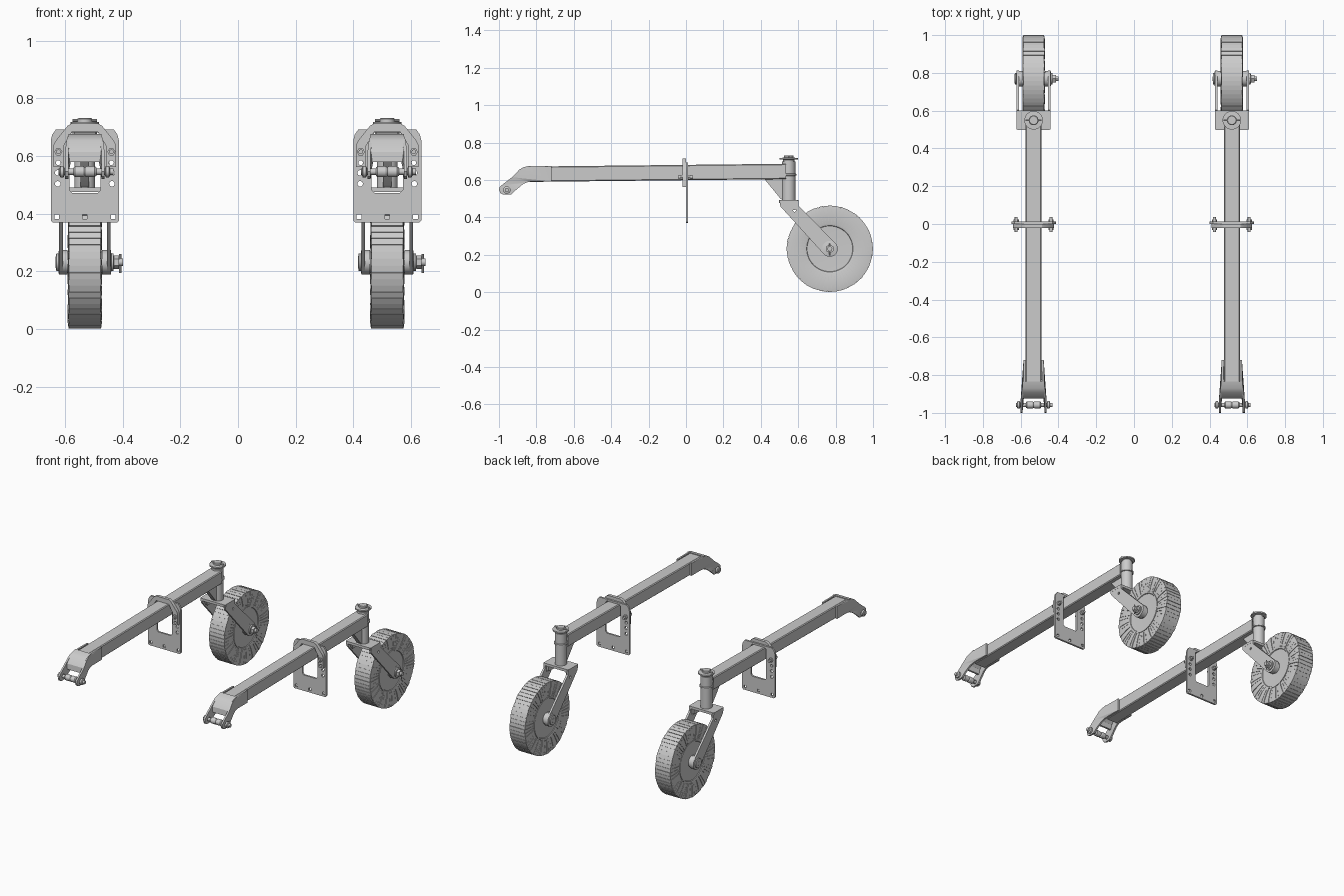
import bpy, bmesh, random
from math import pi, sin, cos, radians
from mathutils import Matrix, Vector

if "Cube" in bpy.data.objects:
    bpy.data.objects.remove(bpy.data.objects["Cube"])

random.seed(4)
parts = []
XZ = Matrix.Rotation(pi / 2, 4, 'X')                                 # outline drawn in x, z
YZ = Matrix(((0, 0, 1, 0), (1, 0, 0, 0), (0, 1, 0, 0), (0, 0, 0, 1)))  # outline drawn in y, z
ALONG_X = Matrix.Rotation(pi / 2, 4, 'Y')
ALONG_Y = Matrix.Rotation(-pi / 2, 4, 'X')
ALONG_Z = Matrix()


def add(name, bm, matrix=Matrix()):
    bmesh.ops.transform(bm, matrix=matrix, verts=bm.verts)
    bmesh.ops.recalc_face_normals(bm, faces=bm.faces)
    me = bpy.data.meshes.new(name)
    bm.to_mesh(me)
    bm.free()
    ob = bpy.data.objects.new(name, me)
    bpy.context.collection.objects.link(ob)
    parts.append(ob)
    return ob


def plate(name, loops, thick, matrix, at=(0, 0, 0)):
    """Flat sheet from an outline followed by hole outlines."""
    cu = bpy.data.curves.new(name, 'CURVE')
    cu.dimensions, cu.fill_mode, cu.extrude = '2D', 'BOTH', thick / 2
    for loop in loops:
        sp = cu.splines.new('POLY')
        sp.points.add(len(loop) - 1)
        for p, co in zip(sp.points, loop):
            p.co = (co[0], co[1], 0, 1)
        sp.use_cyclic_u = True
    tmp = bpy.data.objects.new(name, cu)
    bpy.context.collection.objects.link(tmp)
    dg = bpy.context.evaluated_depsgraph_get()
    me = bpy.data.meshes.new_from_object(tmp.evaluated_get(dg))
    bm = bmesh.new()
    bm.from_mesh(me)
    bpy.data.objects.remove(tmp)
    bpy.data.curves.remove(cu)
    bpy.data.meshes.remove(me)
    bmesh.ops.remove_doubles(bm, verts=bm.verts, dist=1e-5)
    return add(name, bm, Matrix.Translation(at) @ matrix)


def lathe(name, profile, matrix, at, segs=32):
    """Revolve (radius, height) points; open ends are capped."""
    bm = bmesh.new()
    rings = [[bm.verts.new((r * cos(2 * pi * i / segs), r * sin(2 * pi * i / segs), h))
              for i in range(segs)] for r, h in profile]
    for a, b in zip(rings, rings[1:]):
        for i in range(segs):
            j = (i + 1) % segs
            bm.faces.new((a[i], a[j], b[j], b[i]))
    bm.faces.new(rings[0])
    bm.faces.new(rings[-1])
    return add(name, bm, Matrix.Translation(at) @ matrix)


def rod(name, r, h0, h1, matrix, at, segs=20):
    return lathe(name, [(r, h0), (r, h1)], matrix, at, segs)


def circle(x, y, r, n=16):
    return [(x + r * cos(2 * pi * i / n), y + r * sin(2 * pi * i / n)) for i in range(n)]


def rect(x, y, w, h, c=0.0):
    """Rectangle with optional chamfered corners."""
    if not c:
        return [(x - w, y - h), (x + w, y - h), (x + w, y + h), (x - w, y + h)]
    return [(x - w + c, y - h), (x + w - c, y - h), (x + w, y - h + c), (x + w, y + h - c),
            (x + w - c, y + h), (x - w + c, y + h), (x - w, y + h - c), (x - w, y - h + c)]


# Long hollow beam, slightly rising to the rear
plate('beam', [rect(0, 0, .042, .041, .005), rect(0, 0, .036, .035)], 1.38,
      Matrix.Rotation(pi / 2 + .0109, 4, 'X'), (0, -.155, .638))

# Front hitch: flared cheeks, bent web and pin
cheek = [(-.72, .674), (-.837, .674), (-.865, .668), (-.89, .655), (-.93, .615), (-.985, .572),
         (-.997, .56), (-1, .546), (-.992, .529), (-.975, .521), (-.935, .522), (-.905, .55),
         (-.868, .58), (-.845, .589), (-.82, .592), (-.72, .592)]
for s in (-1, 1):
    ob = plate('hitch_cheek', [cheek, circle(-.958, .546, .013)], .011, YZ)
    for v in ob.data.vertices:
        f = min(max((-.83 - v.co.y) / .09, 0), 1)
        v.co.x += s * (.048 + .015 * f)
    lathe('pin_collar', [(.012, 0), (.02, .003), (.02, .014), (.012, .018)],
          ALONG_X, (.07 if s > 0 else -.088, -.958, .546), 16)
plate('hitch_web', [[(-.835, .676), (-.87, .668), (-.893, .654), (-.922, .615), (-.925, .58),
                     (-.913, .58), (-.91, .612), (-.885, .642), (-.865, .656), (-.835, .662)]], .115, YZ)
rod('hitch_pin', .011, -.092, .1, ALONG_X, (0, -.958, .546))
lathe('pin_bushing', [(.014, -.04), (.019, -.034), (.019, -.006), (.015, 0), (.019, .006),
                      (.019, .034), (.014, .04)], ALONG_X, (0, -.958, .546))

# Mounting plate with window and holes
holes = [circle(s * .094, z, .0095) for s in (-1, 1) for z in (.504, .542, .577)]
holes += [rect(x, .39, .008, .008) for x in (-.098, 0, .098)]
outline = [(-.111, .369), (.111, .369), (.118, .376), (.118, .655), (.113, .675), (.1, .693),
           (-.1, .693), (-.113, .675), (-.118, .655), (-.118, .376)]
plate('mounting_plate', [outline, rect(0, .577, .054, .105, .01)] + holes, .012, XZ, (0, .006, 0))

# Clamp arch over the beam, bolted to the plate
arch = [(-.108, .562), (-.108, .64), (-.1, .655), (-.06, .705), (-.045, .714), (.045, .714),
        (.06, .705), (.1, .655), (.108, .64), (.108, .562), (.074, .562), (.074, .635),
        (.045, .684), (-.045, .684), (-.074, .635), (-.074, .562)]
plate('clamp_arch', [arch] + [circle(s * .092, .577, .0085) for s in (-1, 1)], .02, XZ, (0, -.01, 0))
for s in (-1, 1):
    rod('clamp_bolt', .008, -.042, .038, ALONG_Y, (s * .092, 0, .615), 16)
    rod('clamp_bolt_head', .014, -.032, -.02, ALONG_Y, (s * .092, 0, .615), 6)
    rod('clamp_nut', .014, .012, .025, ALONG_Y, (s * .092, 0, .615), 6)

# Caster pivot sleeve, cap, pin and gusset
P = (0, .549, 0)
lathe('pivot_sleeve', [(.036, .492), (.036, .622), (.042, .624), (.042, .632), (.036, .634), (.036, .698)],
      ALONG_Z, P)
lathe('pivot_cap', [(.03, .695), (.03, .708), (.049, .709), (.049, .718), (.026, .719),
                    (.026, .729), (.022, .732)], ALONG_Z, P)
rod('pivot_cap_pin', .005, -.043, .043, ALONG_X, (0, .549, .724), 10)
plate('pivot_gusset', [[(.42, .604), (.52, .604), (.52, .49), (.505, .5)]], .03, YZ)

# Fork crown and two angled arms with round ends
C = Vector((.769, .232))
plate('fork_crown', [rect(0, .549, .09, .052, .008)], .016, ALONG_Z, (0, 0, .484))
a0 = radians(42.5)
end = [(C.x + .043 * cos(a0 - pi * i / 12), C.y + .043 * sin(a0 - pi * i / 12)) for i in range(13)]
arm = [(.499, .491), (.6, .491), (.603, .46)] + end + [(.505, .458)]
for s in (-1, 1):
    plate('fork_arm', [arm, circle(.58, .437, .008)], .013, YZ, (s * .083, 0, 0))
    plate('fork_brace', [[(.515, .478), (.59, .478), (.585, .44), (.535, .435)]], .02, YZ, (s * .072, 0, 0))
    # Round boss outside each arm
    lathe('axle_boss', [(.042, .06), (.042, .09), (.03, .092), (.03, .099), (.02, .101)],
          ALONG_X @ Matrix.Rotation(0 if s > 0 else pi, 4, 'X'), (0, *C))

# Axle with castle nut and cotter pin
rod('axle', .013, -.102, .132, ALONG_X, (0, *C))
rod('axle_nut', .023, .101, .119, ALONG_X, (0, *C), 6)
rod('cotter_pin', .004, -.037, .028, ALONG_Z, (.123, *C), 8)

# Wheel rim with dished sides and hub
half = [(.012, .072), (.036, .072), (.038, .042), (.05, .032), (.105, .03), (.117, .042),
        (.124, .054), (.133, .056)]
lathe('wheel_rim', [(r, -h) for r, h in half] + [(r, h) for r, h in reversed(half)], ALONG_X, (0, *C), 48)
for n, dist, r, out in ((5, .068, .011, .043), (8, .097, .006, .037)):
    for i in range(n):
        a = 2 * pi * (i + .5) / n
        rod('rim_bolt', r, -out, out, ALONG_X, (0, C.x + dist * cos(a), C.y + dist * sin(a)), 6)

# Laminated tyre: solid core with uneven radial slats
lathe('tyre_core', [(.126, -.05), (.2, -.056), (.227, -.054), (.227, .054), (.2, .056), (.126, .05)],
      ALONG_X, (0, *C), 60)
bm = bmesh.new()
N = 60
for i in range(N):
    grow = random.uniform(-.0015, 0) if i % 15 else 0
    w = random.uniform(.057, .06)
    sect = [(.13, w - .006), (.16, w - .001), (.21, w), (.231 + grow, w - .003)]
    sect += [(r, -x) for r, x in reversed(sect)]
    rings = []
    for e in (-.46, .46):
        a = 2 * pi * (i + e) / N
        rings.append([bm.verts.new((x, C.x + r * cos(a), C.y + r * sin(a))) for r, x in sect])
    bm.faces.new(rings[0])
    bm.faces.new(rings[1])
    for k in range(len(sect)):
        m = (k + 1) % len(sect)
        bm.faces.new((rings[0][k], rings[0][m], rings[1][m], rings[1][k]))
add('tyre_slats', bm)

# Smooth shading, then place the two identical assemblies
for ob in parts:
    ob.select_set(True)
bpy.context.view_layer.objects.active = parts[0]
bpy.ops.object.shade_smooth_by_angle(angle=radians(30))
for ob in parts:
    twin = ob.copy()
    bpy.context.collection.objects.link(twin)
    ob.location.x = -.5315
    twin.location.x = .518
